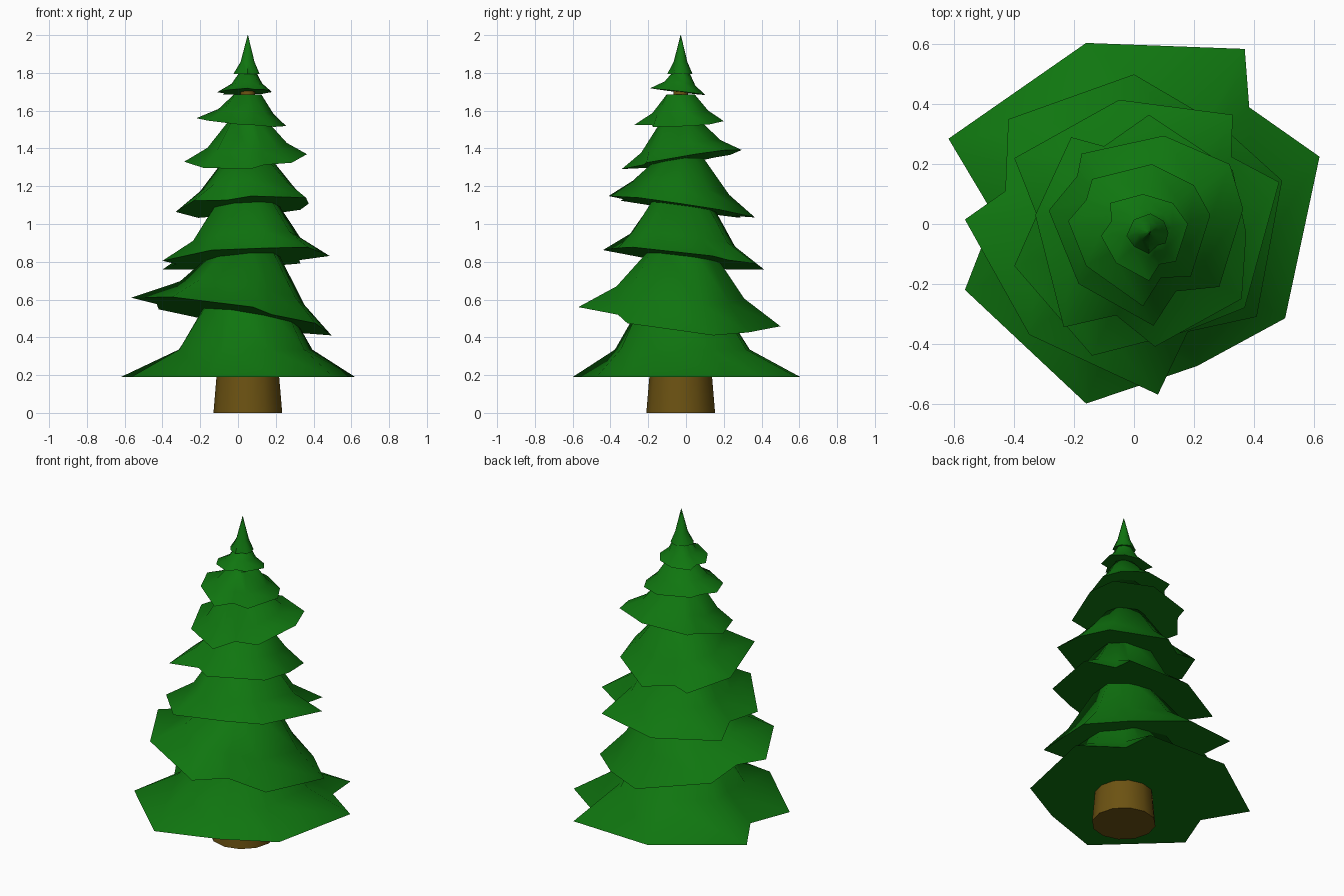
import bpy, bmesh, math

CX, CY = 0.052, -0.028   # tree axis


def material(name, rgb):
    m = bpy.data.materials.new(name)
    m.diffuse_color = (*rgb, 1)
    return m


GREEN = material("needle green", (0.005, 0.18, 0.005))
BROWN = material("bark brown", (0.15, 0.085, 0.006))


def finish(name, bm, mat, angle):
    bmesh.ops.recalc_face_normals(bm, faces=bm.faces)
    me = bpy.data.meshes.new(name)
    bm.to_mesh(me)
    bm.free()
    me.materials.append(mat)
    ob = bpy.data.objects.new(name, me)
    bpy.context.collection.objects.link(ob)
    bpy.ops.object.select_all(action='DESELECT')
    ob.select_set(True)
    bpy.context.view_layer.objects.active = ob
    bpy.ops.object.shade_smooth_by_angle(angle=math.radians(angle))


def loft(name, rings, mat, angle):
    """Closed skin through rings of equal point count."""
    bm = bmesh.new()
    loops = [[bm.verts.new(p) for p in r] for r in rings]
    n = len(loops[0])
    for a, b in zip(loops, loops[1:]):
        for i in range(n):
            j = (i + 1) % n
            bm.faces.new((a[i], a[j], b[j], b[i]))
    bm.faces.new(loops[0])
    bm.faces.new(loops[-1])
    finish(name, bm, mat, angle)


def tier(name, plane, mid, top, rim):
    """Ragged tilted rim, rounder middle ring, small round top."""
    z0, bx, by = plane
    def tilt(x, y):
        return z0 + bx * x + by * y
    dirs = [(x - CX, y - CY) for x, y in rim]
    rad = [math.hypot(*d) for d in dirs]
    avg = sum(rad) / len(rad)
    low, middle, high = [], [], []
    for (x, y), (dx, dy), r in zip(rim, dirs, rad):
        low.append((x, y, tilt(x, y)))
        k = mid[0] * (0.4 * r / avg + 0.6) / r
        mx, my = CX + dx * k, CY + dy * k
        middle.append((mx, my, tilt(mx, my) + mid[1]))
        high.append((CX + dx / r * top[0], CY + dy / r * top[0], top[1]))
    loft(name, [low, middle, high], GREEN, 60)


# Tapered trunk
def circle(r, z, n=12):
    return [(CX + r * math.cos(2 * math.pi * i / n),
             CY + r * math.sin(2 * math.pi * i / n), z) for i in range(n)]


loft("trunk", [circle(0.182, 0), circle(0.166, 0.19), circle(0.035, 1.73)], BROWN, 40)

# Branch tiers, bottom to top: plane, (mid radius, rise), (top radius, z), rim
tier("branch_tier_1", (0.19, 0, 0), (0.37, 0.145), (0.21, 0.60),
     [(-0.16, 0.605), (0.37, 0.585), (0.385, 0.39), (0.62, 0.225), (0.505, -0.315),
      (0.21, -0.475), (-0.16, -0.6), (-0.565, -0.22), (-0.468, 0.03), (-0.62, 0.285)])
tier("branch_tier_2", (0.5125, -0.175, -0.108), (0.33, 0.13), (0.16, 0.87),
     [(0, 0.5), (0.29, 0.33), (0.495, 0.145), (0.41, -0.31), (0.18, -0.36),
      (0.08, -0.57), (-0.35, -0.37), (-0.565, 0.015), (-0.43, 0.11), (-0.42, 0.35)])
tier("branch_tier_3", (0.815, 0.07, -0.129), (0.29, 0.1), (0.155, 1.13),
     [(-0.05, 0.415), (0.33, 0.365), (0.325, 0.225), (0.485, 0.14), (0.37, -0.28),
      (0.17, -0.36), (-0.14, -0.44), (-0.4, -0.14), (-0.325, 0.03), (-0.4, 0.22)])
tier("branch_tier_4", (1.085, 0.05, -0.145), (0.25, 0.1), (0.12, 1.35),
     [(0.05, 0.365), (0.33, 0.18), (0.375, -0.03), (0.36, -0.25), (0.07, -0.41),
      (-0.06, -0.305), (-0.235, -0.345), (-0.33, 0.03), (-0.21, 0.29), (-0.1, 0.26)])
tier("branch_tier_5", (1.34, 0.06, 0.156), (0.21, 0.07), (0.10, 1.55),
     [(0.1, 0.295), (0.32, 0.2), (0.365, 0.05), (0.285, -0.21), (0.14, -0.225),
      (0.065, -0.34), (-0.185, -0.2), (-0.285, 0.045), (-0.19, 0.16), (-0.175, 0.235)])
tier("branch_tier_6", (1.54, -0.09, 0.05), (0.145, 0.06), (0.075, 1.685),
     [(0.06, 0.2), (0.2, 0.13), (0.255, 0.03), (0.19, -0.175), (0.09, -0.18),
      (0.03, -0.275), (-0.16, -0.14), (-0.22, 0.01), (-0.16, 0.08), (-0.14, 0.15)])
tier("branch_tier_7", (1.695, 0.02, -0.12), (0.08, 0.045), (0.05, 1.795),
     [(0.03, 0.1), (0.13, 0.07), (0.18, 0), (0.14, -0.125), (0.085, -0.135),
      (0.05, -0.19), (-0.06, -0.13), (-0.11, -0.04), (-0.075, 0.01), (-0.08, 0.07)])
tier("tree_tip", (1.793, 0, 0), (0.036, 0.065), (0.001, 2.0),
     [(0.055, 0.035), (0.1, 0.01), (0.115, -0.03), (0.105, -0.065), (0.08, -0.07),
      (0.05, -0.1), (0, -0.075), (-0.025, -0.04), (-0.012, -0.01), (0, 0.015)])
